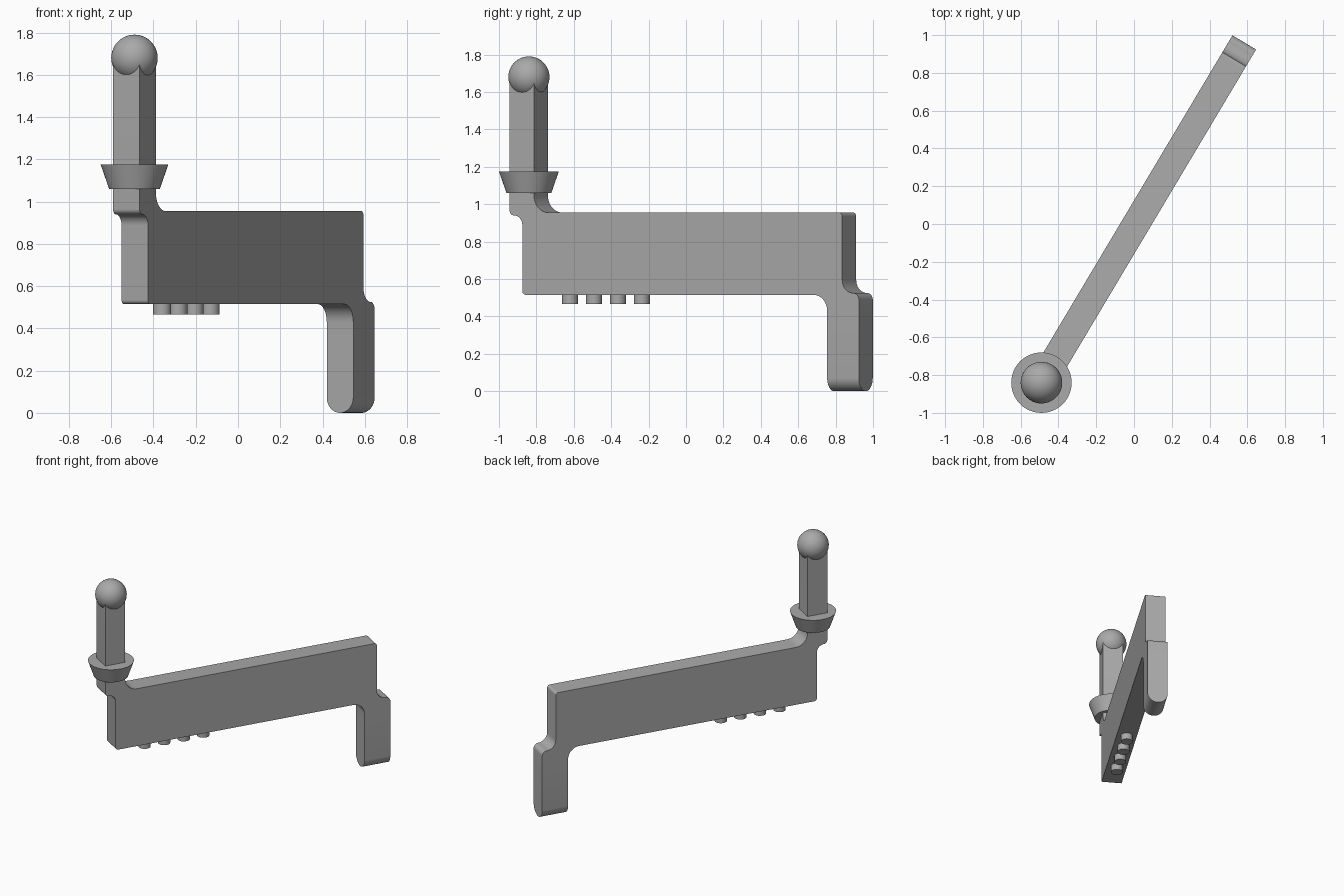
import bpy, bmesh, math
from mathutils import Vector, Matrix

cube = bpy.data.objects.get("Cube")
if cube:
    bpy.data.objects.remove(cube, do_unlink=True)

grey = bpy.data.materials.new("plain grey")
grey.use_nodes = True
COLOUR = (0.4, 0.4, 0.4, 1)
grey.diffuse_color = COLOUR
grey.node_tree.nodes["Principled BSDF"].inputs["Base Color"].default_value = COLOUR

# Local frame: x runs along the arm, origin under the ball
FRAME = Matrix.Translation((-0.49, -0.84, 0)) @ Matrix.Rotation(math.radians(59.2), 4, 'Z')
THICK = 0.146


def finish(name, bm):
    bmesh.ops.recalc_face_normals(bm, faces=bm.faces)
    mesh = bpy.data.meshes.new(name)
    bm.to_mesh(mesh)
    bm.free()
    mesh.materials.append(grey)
    obj = bpy.data.objects.new(name, mesh)
    bpy.context.collection.objects.link(obj)
    obj.matrix_world = FRAME
    bpy.ops.object.select_all(action='DESELECT')
    bpy.context.view_layer.objects.active = obj
    obj.select_set(True)
    bpy.ops.object.shade_smooth_by_angle(angle=math.radians(35))
    return obj


def rounded(corners, steps=8):
    """Replace each (x, z, radius) corner with a tangent arc."""
    out = []
    for i, (x, z, r) in enumerate(corners):
        p = Vector((x, z))
        if r == 0:
            out.append(p)
            continue
        a = (Vector(corners[i - 1][:2]) - p).normalized()
        b = (Vector(corners[(i + 1) % len(corners)][:2]) - p).normalized()
        centre = p + (a + b) * r
        for k in range(steps + 1):
            t = k / steps * math.pi / 2
            out.append(centre - b * r * math.cos(t) - a * r * math.sin(t))
    return out


def extrude(name, points, offset):
    bm = bmesh.new()
    face = bm.faces.new([bm.verts.new(p) for p in points])
    new = bmesh.ops.extrude_face_region(bm, geom=[face])["geom"]
    bmesh.ops.translate(bm, vec=offset, verts=[v for v in new if isinstance(v, bmesh.types.BMVert)])
    return finish(name, bm)


def cone(name, r_low, r_top, z_low, z_top, x=0, sides=48):
    bm = bmesh.new()
    place = Matrix.Translation((x, 0, (z_low + z_top) / 2))
    bmesh.ops.create_cone(bm, cap_ends=True, segments=sides, radius1=r_low,
                          radius2=r_top, depth=z_top - z_low, matrix=place)
    return finish(name, bm)


# Arm: post, plate and upper leg as one filleted profile
LEG_IN, LEG_OUT, LEG_JOIN = 1.9, 2.097, 0.375
arm = rounded([
    (-0.076, 1.68, 0), (-0.076, 0.94, 0.025), (0.003, 0.94, 0.053),
    (0.003, 0.515, 0.02), (LEG_IN, 0.515, 0.085), (LEG_IN, LEG_JOIN, 0),
    (LEG_OUT, LEG_JOIN, 0), (LEG_OUT, 0.525, 0.035), (1.994, 0.525, 0.067),
    (1.994, 0.955, 0.02), (0.075, 0.955, 0.09), (0.075, 1.68, 0)])
extrude("arm", [(p.x, -THICK / 2, p.y) for p in arm], (0, THICK, 0))

# Lower leg with a half-round foot
R = THICK / 2
foot = [(-R, LEG_JOIN)]
foot += [(-R * math.cos(math.pi * k / 24), R - R * math.sin(math.pi * k / 24)) for k in range(25)]
foot.append((R, LEG_JOIN))
extrude("lower_leg", [(LEG_IN, y, z) for y, z in foot], (LEG_OUT - LEG_IN, 0, 0))

# Flared collar and ball on the post
cone("collar", 0.12, 0.16, 1.06, 1.175)
bm = bmesh.new()
bmesh.ops.create_uvsphere(bm, u_segments=48, v_segments=24, radius=0.11,
                          matrix=Matrix.Translation((0, 0, 1.68)))
finish("ball", bm)

# Row of pegs under the plate
for i in range(4):
    cone(f"peg_{i + 1}", 0.043, 0.043, 0.465, 0.52, x=0.256 + 0.149 * i, sides=32)
